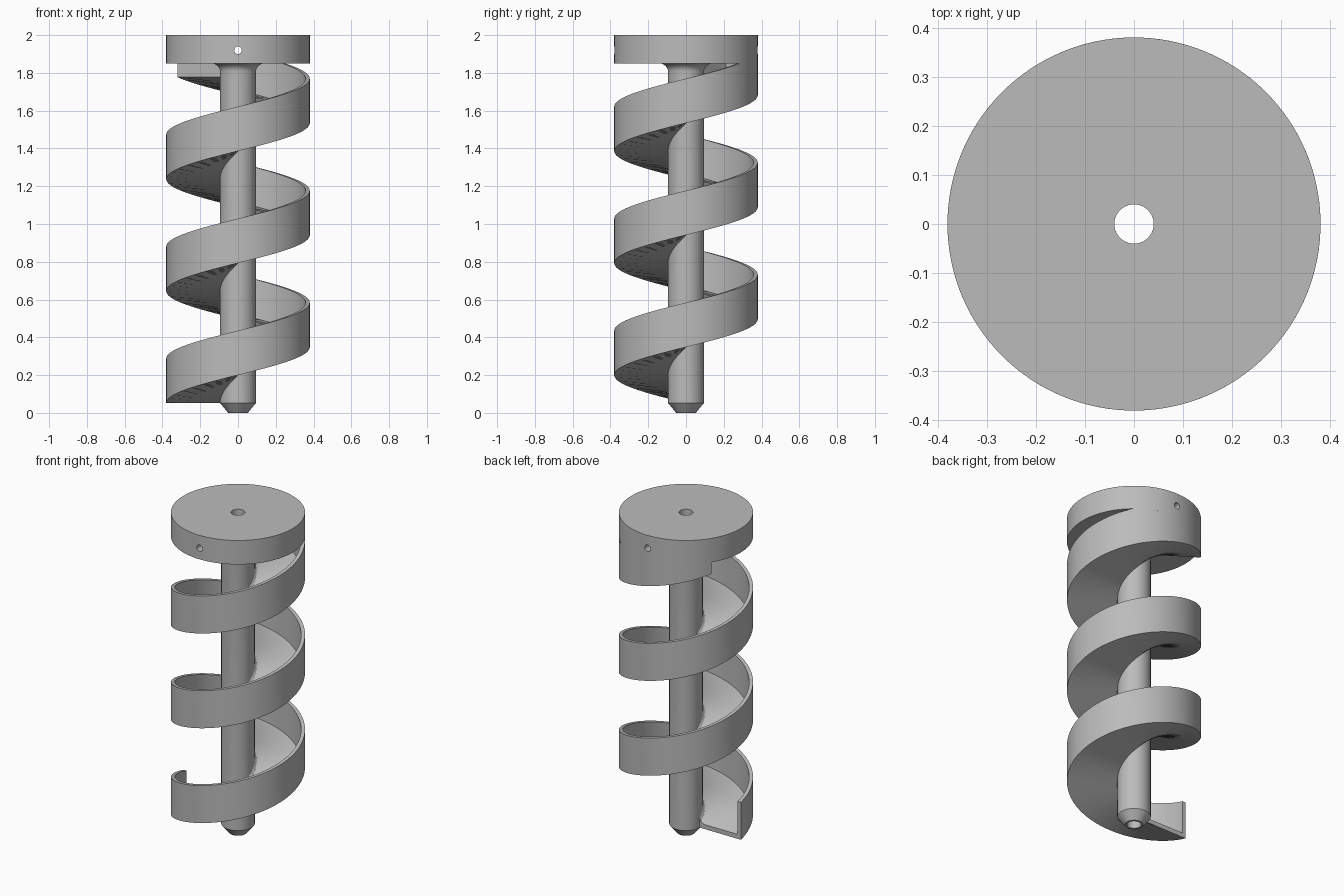
import bpy, bmesh, math
from mathutils import Matrix

cube = bpy.data.objects.get("Cube")
if cube:
    bpy.data.objects.remove(cube, do_unlink=True)

grey = bpy.data.materials.new("plain grey")
grey.use_nodes = True
grey.diffuse_color = (0.5, 0.5, 0.5, 1)
grey.node_tree.nodes["Principled BSDF"].inputs["Base Color"].default_value = (0.5, 0.5, 0.5, 1)

OUTER, SHAFT, BORE = 0.38, 0.095, 0.04
DISC_Z, TOP = 1.85, 2.0
START_Z, PITCH = 0.052, 0.593
WALL_H, WALL_T, FLOOR_T = 0.235, 0.022, 0.028


def sweep(name, sections, closed):
    """Skin a list of equal closed cross-sections; cap the ends if open."""
    bm = bmesh.new()
    rings = [[bm.verts.new(p) for p in sec] for sec in sections]
    n = len(rings[0])
    pairs = list(zip(rings, rings[1:]))
    if closed:
        pairs.append((rings[-1], rings[0]))
    for a, b in pairs:
        for i in range(n):
            j = (i + 1) % n
            bm.faces.new((a[i], a[j], b[j], b[i]))
    if not closed:
        bm.faces.new(rings[0][::-1])
        bm.faces.new(rings[-1])
    bmesh.ops.recalc_face_normals(bm, faces=bm.faces)
    return add_object(name, bm)


def add_object(name, bm):
    mesh = bpy.data.meshes.new(name)
    bm.to_mesh(mesh)
    bm.free()
    mesh.materials.append(grey)
    obj = bpy.data.objects.new(name, mesh)
    bpy.context.collection.objects.link(obj)
    return obj


def activate(obj):
    bpy.ops.object.select_all(action='DESELECT')
    obj.select_set(True)
    bpy.context.view_layer.objects.active = obj


def at_angle(r, a, z):
    return (r * math.cos(a), r * math.sin(a), z)


# Bored shaft with chamfered tip, filleted into the head disc
FILLET = 0.045
profile = [(BORE, 0), (0.052, 0), (SHAFT, START_Z)]
for i in range(7):
    t = math.pi / 2 * i / 6
    profile.append((SHAFT + FILLET * (1 - math.cos(t)), DISC_Z - FILLET * (1 - math.sin(t))))
profile += [(OUTER, DISC_Z), (OUTER, TOP), (BORE, TOP)]
SEG = 128
shaft = sweep("shaft_and_head",
              [[at_angle(r, math.tau * k / SEG, z) for r, z in profile] for k in range(SEG)], True)

# Cross pin hole through the head
bm = bmesh.new()
bmesh.ops.create_cone(bm, cap_ends=True, segments=32, radius1=0.02, radius2=0.02, depth=1,
                      matrix=Matrix.Translation((0, 0, 1.92)) @ Matrix.Rotation(math.pi / 2, 4, 'X'))
cutter = add_object("pin_hole_cutter", bm)
cutter.hide_render = True
cut = shaft.modifiers.new("pin_hole", 'BOOLEAN')
cut.operation = 'DIFFERENCE'
cut.solver = 'EXACT'
cut.object = cutter
activate(shaft)
bpy.ops.object.modifier_apply(modifier=cut.name)
bpy.data.objects.remove(cutter, do_unlink=True)

# Helical flight: floor with an upright rim, running up into the head
inner = SHAFT - 0.01
section = [(inner, 0), (OUTER, 0), (OUTER, WALL_H), (OUTER - WALL_T, WALL_H),
           (OUTER - WALL_T, FLOOR_T), (SHAFT + 0.03, FLOOR_T),
           (SHAFT + 0.01, FLOOR_T + 0.01), (SHAFT, FLOOR_T + 0.03), (inner, FLOOR_T + 0.03)]
TURNS = 2.909
STEPS = 372


def flight_z(z):
    # the narrow last gap below the head is closed
    return DISC_Z if z > DISC_Z - 0.05 else z


sections = []
for k in range(STEPS + 1):
    turn = TURNS * k / STEPS
    a = math.pi + math.tau * turn
    base = START_Z + PITCH * turn
    ring = []
    for i, (r, h) in enumerate(section):
        z = base + h
        ring.append(at_angle(r, a, flight_z(z) if i > 3 else min(z, DISC_Z)))
    sections.append(ring)
flight = sweep("helical_flight", sections, False)

for obj in (shaft, flight):
    activate(obj)
    bpy.ops.object.shade_smooth_by_angle(angle=math.radians(30))
